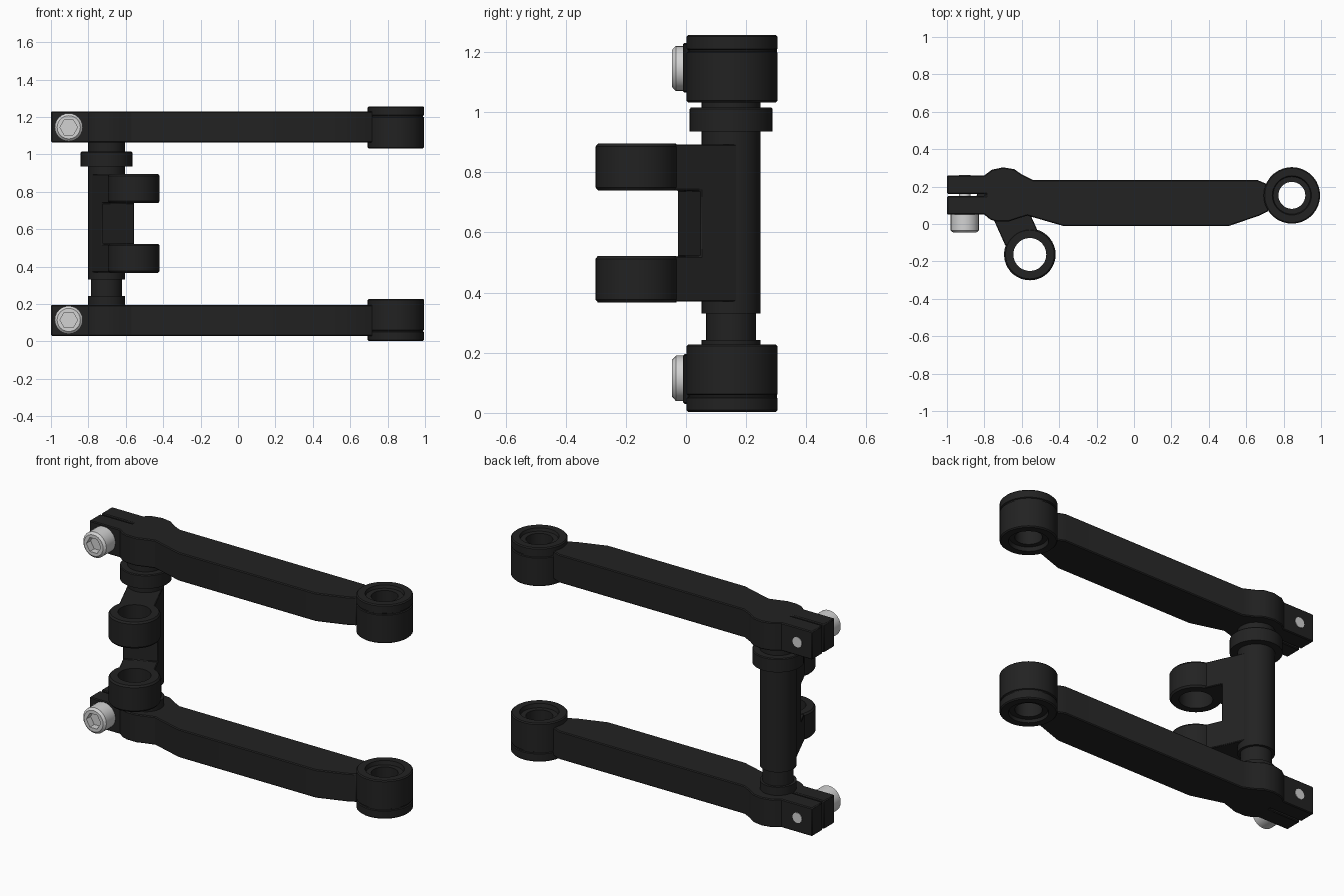
import bpy, bmesh, math
from mathutils import Matrix, Vector

cube = bpy.data.objects.get("Cube")
if cube:
    bpy.data.objects.remove(cube)


def material(name, rgb, rough):
    m = bpy.data.materials.new(name)
    m.use_nodes = True
    m.diffuse_color = (*rgb, 1)
    b = m.node_tree.nodes["Principled BSDF"]
    b.inputs["Base Color"].default_value = (*rgb, 1)
    b.inputs["Roughness"].default_value = rough
    return m


black = material("black plastic", (0.016, 0.016, 0.016), 0.6)
silver = material("silver steel", (0.65, 0.65, 0.65), 0.5)


def finish(name, bm, mat, matrix, bevel=0):
    """Turn a bmesh into a placed, shaded object."""
    bmesh.ops.remove_doubles(bm, verts=bm.verts, dist=1e-5)
    bm.transform(matrix)
    bmesh.ops.recalc_face_normals(bm, faces=bm.faces)
    mesh = bpy.data.meshes.new(name)
    bm.to_mesh(mesh)
    bm.free()
    mesh.materials.append(mat)
    ob = bpy.data.objects.new(name, mesh)
    bpy.context.collection.objects.link(ob)
    bpy.ops.object.select_all(action="DESELECT")
    ob.select_set(True)
    bpy.context.view_layer.objects.active = ob
    bpy.ops.object.shade_smooth_by_angle(angle=math.radians(30))
    if bevel:
        mod = ob.modifiers.new("soft_edges", "BEVEL")
        mod.width = bevel
        mod.segments = 1
        mod.limit_method = "ANGLE"
        mod.angle_limit = math.radians(50)
    return ob


def prism(name, outline, depth, matrix, bevel=0):
    """Extrude a flat outline along local z."""
    bm = bmesh.new()
    face = bm.faces.new([bm.verts.new((x, y, 0)) for x, y in outline])
    out = bmesh.ops.extrude_face_region(bm, geom=[face])
    moved = [v for v in out["geom"] if isinstance(v, bmesh.types.BMVert)]
    bmesh.ops.translate(bm, verts=moved, vec=(0, 0, depth))
    return finish(name, bm, black, matrix, bevel)


def lathe(name, profile, matrix, mat=black, closed=False, steps=36):
    """Revolve (radius, height) points; a negative radius gives a hexagon."""
    bm = bmesh.new()
    rings = []
    for r, h in profile:
        ring = []
        for i in range(steps):
            a = math.tau * i / steps
            rad = r
            if r < 0:
                rad = -r * math.cos(math.pi / 6) / math.cos(a % (math.pi / 3) - math.pi / 6)
            ring.append(bm.verts.new((rad * math.cos(a), rad * math.sin(a), h)))
        rings.append(ring)
    pairs = list(zip(rings, rings[1:])) + ([(rings[-1], rings[0])] if closed else [])
    for lo, hi in pairs:
        for i in range(steps):
            j = (i + 1) % steps
            bm.faces.new((lo[i], lo[j], hi[j], hi[i]))
    return finish(name, bm, mat, matrix)


MID = 0.63
PIVOT = Vector((-0.703, 0.15, 0))

# Arm outline with split clamp, round boss and wide beam
arm_outline = [(-1, 0.05), (-0.8, 0.05), (-0.77, 0.025), (-0.735, 0.013), (-0.67, 0.013),
               (-0.62, 0.03), (-0.57, 0.045), (-0.38, -0.01), (0.51, -0.01), (0.67, 0.045),
               (0.72, 0.07), (0.72, 0.21), (0.66, 0.235), (-0.54, 0.235), (-0.6, 0.265),
               (-0.64, 0.293), (-0.7, 0.303), (-0.76, 0.29), (-0.8, 0.26), (-1, 0.26),
               (-1, 0.161), (-0.79, 0.161), (-0.79, 0.149), (-1, 0.149)]

# End eye, measured outwards from the mid plane
eye_profile = [(0.072, 0.425), (0.1, 0.425), (0.105, 0.402), (0.145, 0.402), (0.151, 0.408),
               (0.151, 0.568), (0.145, 0.571), (0.145, 0.577), (0.151, 0.58),
               (0.151, 0.621), (0.145, 0.627), (0.105, 0.627), (0.1, 0.61), (0.072, 0.61)]

# Clamp bolt with hexagonal socket
bolt_profile = [(0, 0.04), (-0.047, 0.04), (-0.047, 0), (0.062, 0), (0.075, 0.012),
                (0.075, 0.097), (0.03, 0.097), (0.03, 0.309), (0, 0.309)]

for side, label in ((1, "upper"), (-1, "lower")):
    flip = Matrix.Translation((0, 0, MID)) @ Matrix.Diagonal((1, 1, side, 1))
    prism(label + "_arm", arm_outline, 0.165,
          flip @ Matrix.Translation((0, 0, 0.435)), 0.005)
    lathe(label + "_arm_eye", eye_profile,
          flip @ Matrix.Translation((0.844, 0.153, 0)), closed=True)
    lathe(label + "_clamp_bolt", bolt_profile,
          flip @ Matrix.Translation((-0.905, -0.046, 0.515)) @ Matrix.Rotation(-math.pi / 2, 4, "X"),
          silver, steps=24)

# Stepped spindle joining the arms
lathe("spindle", [(0, 0.04), (0.098, 0.04), (0.098, 0.243), (0.083, 0.243), (0.083, 0.33),
                  (0.098, 0.33), (0.098, 0.935), (0.138, 0.935), (0.138, 1.01), (0.134, 1.015),
                  (0.098, 1.015), (0.098, 1.222), (0, 1.222)], Matrix.Translation(PIVOT))

# Forked bracket: forward axis, up axis, sideways axis
out = Vector((0.41, -0.912, 0)).normalized()
up = Vector((0, 0, 1))
across = out.cross(up)
frame = Matrix((out, up, across)).transposed().to_4x4()
frame.translation = PIVOT - across * 0.095
fork_outline = [(0, 0.37), (0.25, 0.37), (0.25, 0.52), (0.152, 0.52),
                (0.152, 0.74), (0.25, 0.74), (0.25, 0.893), (0, 0.893)]
prism("fork_bracket", fork_outline, 0.19, frame, 0.004)

# Fork eyes
for z, label in ((0.367, "lower"), (0.74, "upper")):
    lathe(label + "_fork_eye",
          [(0.088, 0), (0.13, 0), (0.138, 0.01), (0.138, 0.145), (0.13, 0.155), (0.088, 0.155)],
          Matrix.Translation((-0.557, -0.163, z)), closed=True)
